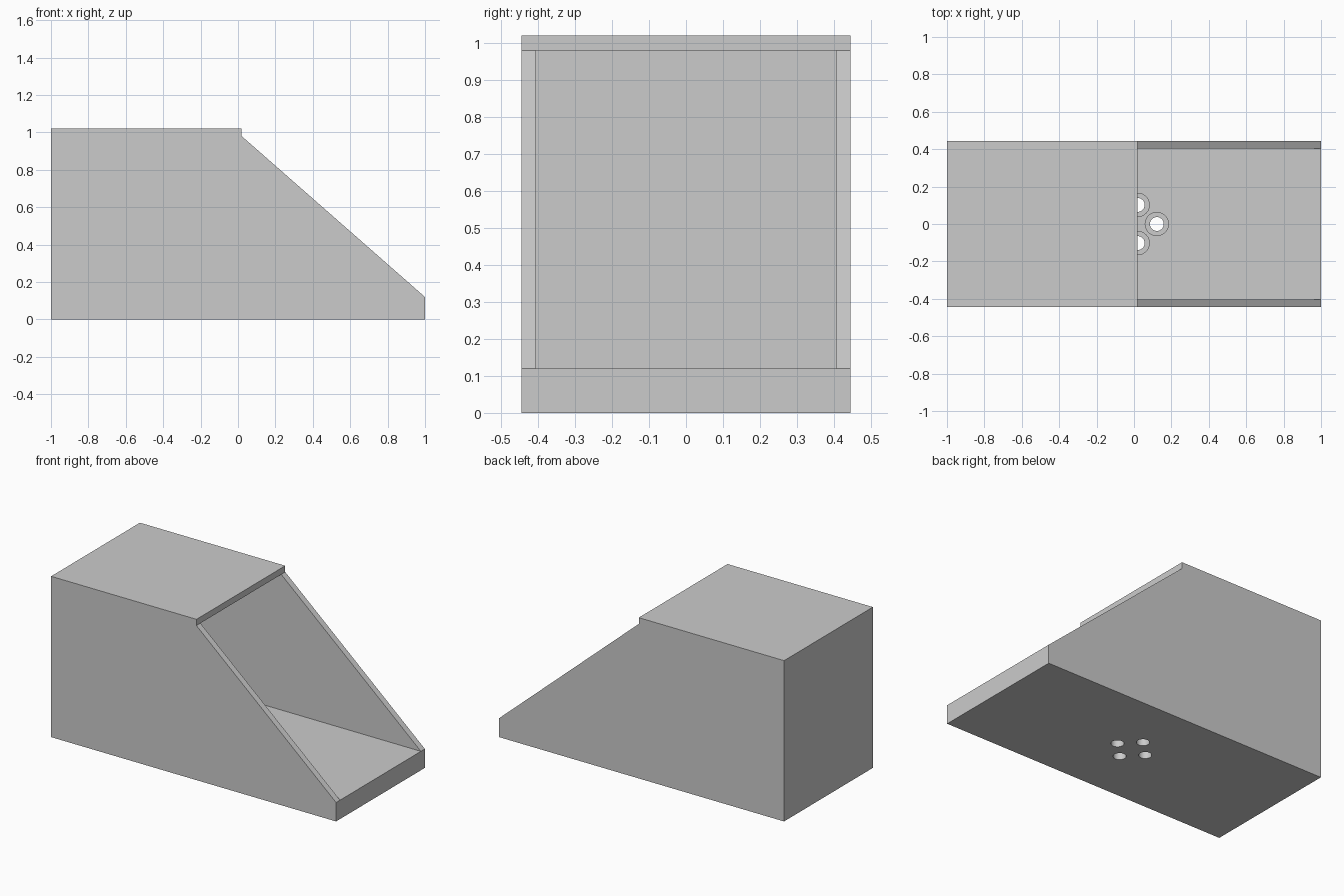
import bpy, bmesh

cube = bpy.data.objects.get("Cube")
if cube:
    bpy.data.objects.remove(cube, do_unlink=True)

grey = bpy.data.materials.new("plain grey")
grey.use_nodes = True
colour = (0.6, 0.6, 0.6, 1)
grey.diffuse_color = colour
grey.node_tree.nodes["Principled BSDF"].inputs["Base Color"].default_value = colour

FLOOR, WALL, HALF = 0.12, 0.04, 0.445


def prism(name, outline, half_width):
    """Extrude an x-z outline along y."""
    bm = bmesh.new()
    face = bm.faces.new([bm.verts.new((x, -half_width, z)) for x, z in outline])
    side = bmesh.ops.extrude_face_region(bm, geom=[face])["geom"]
    moved = [v for v in side if isinstance(v, bmesh.types.BMVert)]
    bmesh.ops.translate(bm, verts=moved, vec=(0, 2 * half_width, 0))
    bmesh.ops.recalc_face_normals(bm, faces=bm.faces)
    mesh = bpy.data.meshes.new(name)
    bm.to_mesh(mesh)
    bm.free()
    mesh.materials.append(grey)
    obj = bpy.data.objects.new(name, mesh)
    bpy.context.collection.objects.link(obj)
    return obj


def cylinder(name, x, y, bottom, top, radius):
    bpy.ops.mesh.primitive_cylinder_add(
        vertices=48, radius=radius, depth=top - bottom,
        location=(x, y, (bottom + top) / 2))
    obj = bpy.context.object
    obj.name = name
    obj.data.materials.append(grey)
    return obj


def cut(target, cutter):
    cutter.hide_render = True
    mod = target.modifiers.new("cut", "BOOLEAN")
    mod.operation = "DIFFERENCE"
    mod.solver = "EXACT"
    mod.object = cutter
    bpy.context.view_layer.objects.active = target
    bpy.ops.object.modifier_apply(modifier=mod.name)
    bpy.data.objects.remove(cutter, do_unlink=True)


# Housing with a sloping open end
housing = prism("housing", [(-1, 0), (1, 0), (1, FLOOR), (0.02, 0.98),
                            (0.02, 1.02), (-1, 1.02)], HALF)

# Hollow interior, open through the slope
cut(housing, prism("interior_cutter", [(WALL - 1, FLOOR), (1.2, FLOOR),
                                       (1.2, 0.98), (WALL - 1, 0.98)], HALF - WALL))

# Four counterbored mounting holes in the floor
for dx, dy in ((1, 0), (-1, 0), (0, 1), (0, -1)):
    x, y = 0.02 + 0.102 * dx, 0.102 * dy
    cut(housing, cylinder("bore_cutter", x, y, -0.1, 0.2, 0.037))
    cut(housing, cylinder("recess_cutter", x, y, 0.06, 0.2, 0.062))

bpy.ops.object.select_all(action="DESELECT")
housing.select_set(True)
bpy.context.view_layer.objects.active = housing
bpy.ops.object.shade_smooth_by_angle(angle=0.5)
